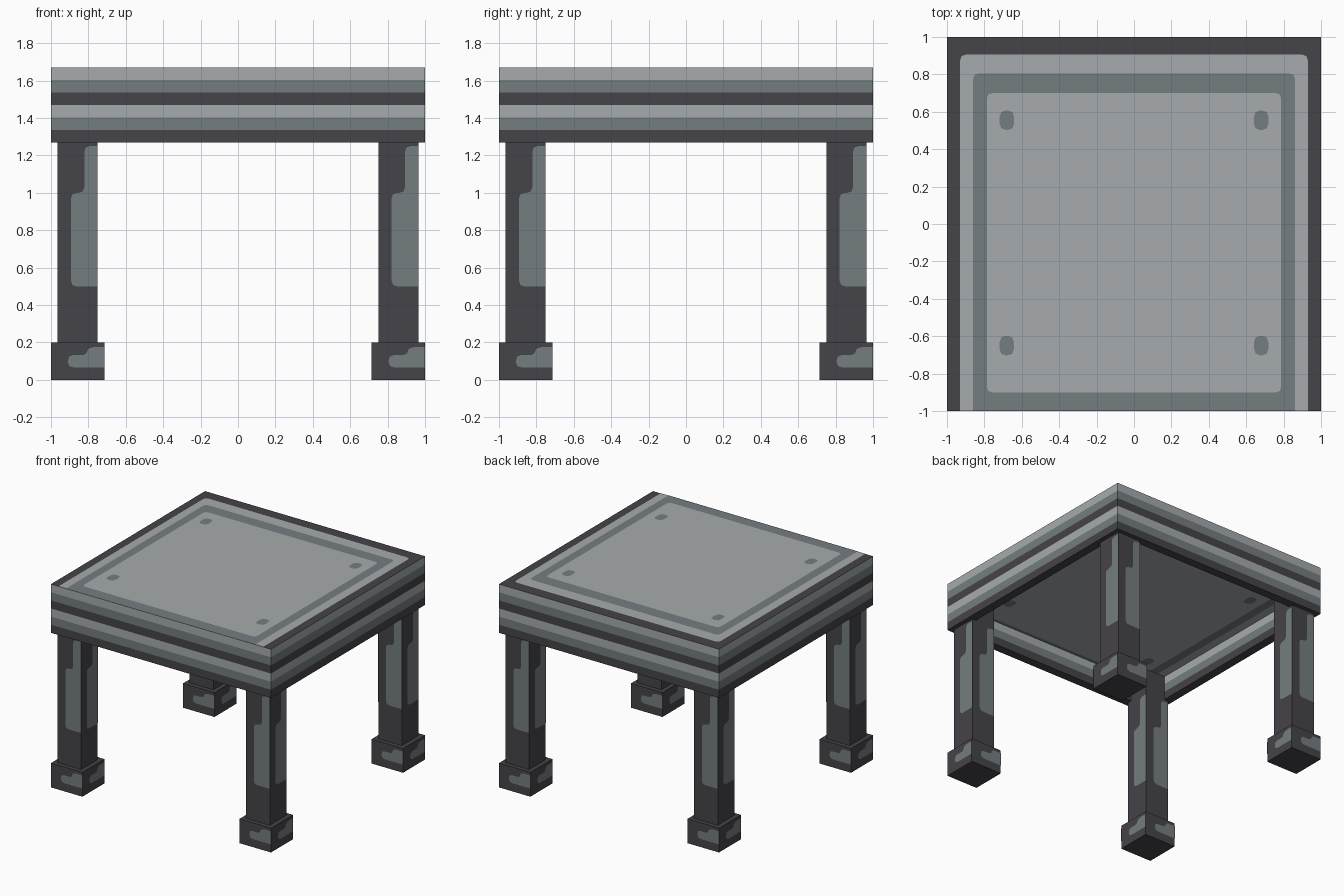
import bpy, bmesh
from mathutils import Matrix, Vector

cube = bpy.data.objects.get("Cube")
if cube:
    bpy.data.objects.remove(cube)


def material(name, rgb):
    linear = [((c / 255 + 0.055) / 1.055) ** 2.4 for c in rgb] + [1]
    mat = bpy.data.materials.new(name)
    mat.use_nodes = True
    mat.diffuse_color = linear
    mat.node_tree.nodes["Principled BSDF"].inputs["Base Color"].default_value = linear
    return mat


DARK, MID, LIGHT = range(3)
MATERIALS = [material("charcoal", (69, 67, 72)),
             material("slate grey", (117, 125, 128)),
             material("pale grey", (166, 171, 173))]

LOW, JOIN, TOP = 1.27, 1.47, 1.67   # apron bottom, apron top, table top
UNIT = 1 / 14                       # grid module of the design
GAP = 0.0015                        # lift of painted panels


def box(bm, lo, hi):
    lo, hi = Vector(lo), Vector(hi)
    size = hi - lo
    place = Matrix.Translation((lo + hi) / 2) @ Matrix.Diagonal((*size, 1))
    bmesh.ops.create_cube(bm, size=1, matrix=place)


def rounded(corners):
    """Round each (u, v, radius) corner of an outline."""
    points = []
    for i, (u, v, r) in enumerate(corners):
        p = Vector((u, v))
        if r == 0:
            points.append(p)
            continue
        a = p + (Vector(corners[i - 1][:2]) - p).normalized() * r
        b = p + (Vector(corners[(i + 1) % len(corners)][:2]) - p).normalized() * r
        points += [a, (a + b + 2 * p) / 4, b]
    return points


def panel(bm, corners, place, color, flip=False):
    """Flat painted panel; place maps an outline point to 3D."""
    points = rounded(corners)
    if flip:
        points.reverse()
    face = bm.faces.new([bm.verts.new(place(p)) for p in points])
    face.material_index = color


def rectangle(x0, x1, y0, y1, low_r, high_r):
    return [(x0, y0, low_r), (x1, y0, low_r), (x1, y1, high_r), (x0, y1, high_r)]


def finish(bm, name):
    mesh = bpy.data.meshes.new(name)
    bm.to_mesh(mesh)
    bm.free()
    for mat in MATERIALS:
        mesh.materials.append(mat)
    obj = bpy.data.objects.new(name, mesh)
    bpy.context.collection.objects.link(obj)
    return obj


def banded_box(lo, hi):
    """Box cut into three equal bands: dark, mid and light upward."""
    bm = bmesh.new()
    box(bm, lo, hi)
    step = (hi[2] - lo[2]) / 3
    for i in (1, 2):
        bmesh.ops.bisect_plane(bm, geom=bm.verts[:] + bm.edges[:] + bm.faces[:],
                               plane_co=(0, 0, lo[2] + i * step), plane_no=(0, 0, 1))
    bm.normal_update()
    for face in bm.faces:
        if abs(face.normal.z) < 0.5:
            face.material_index = int((face.calc_center_median().z - lo[2]) / step)
    return bm


# Table top with nested panels above and below
bm = banded_box((-1, -1, JOIN), (1, 1, TOP))
layers = [(rectangle(-0.93, 0.93, -1, 0.905, 0, 0.03), LIGHT),
          (rectangle(-0.86, 0.86, -1, 0.805, 0, 0.03), MID),
          (rectangle(-0.787, 0.787, -0.9, 0.7, 0.03, 0.03), LIGHT)]
for side, level in ((1, TOP), (-1, JOIN)):
    for i, (outline, color) in enumerate(layers, 1):
        z = level + side * GAP * i
        panel(bm, outline, lambda p: (p.x, p.y, z), color, side < 0)
    # Corner studs
    z = level + side * GAP * 4
    for x in (-0.68, 0.68):
        for y in (-0.65, 0.555):
            stud = rectangle(x - 0.038, x + 0.038, y - 0.052, y + 0.052, 0.033, 0.033)
            panel(bm, stud, lambda p: (p.x, p.y, z), MID, side < 0)
finish(bm, "table_top")

# Apron boards under the top
inner = 1 - UNIT
for name, lo, hi in (("front_apron", (-1, -1), (1, -inner)),
                     ("back_apron", (-1, inner), (1, 1)),
                     ("right_apron", (-1, -inner), (-inner, inner)),
                     ("left_apron", (inner, -inner), (1, inner))):
    finish(banded_box((*lo, LOW), (*hi, JOIN)), name)

# Legs and feet: square posts with the same panel on all four sides
LEG, FOOT = 3 * UNIT, 4 * UNIT
leg_panel = [(UNIT, 0.5, 0.03), (LEG, 0.5, 0), (LEG, 1.25, 0),
             (2 * UNIT, 1.25, 0.03), (2 * UNIT, 1, 0.03), (UNIT, 1, 0.03)]
foot_panel = [(0.09, 0.067, 0.03), (FOOT, 0.067, 0), (FOOT, 0.175, 0),
              (0.19, 0.175, 0.035), (0.19, 0.133, 0.02), (0.09, 0.133, 0.03)]


def post(name, width, bottom, top, outline, x, y):
    bm = bmesh.new()
    half = width / 2
    box(bm, (-half, -half, bottom), (half, half, top))
    for quarter in range(4):
        turn = Matrix.Rotation(quarter * 1.5707963, 3, 'Z')
        panel(bm, outline,
              lambda p: turn @ Vector((p.x - half, -half - GAP, p.y)), MID)
    finish(bm, name).location = (x, y, 0)


center = 1 - FOOT / 2
for depth, sy in (("front", -1), ("back", 1)):
    for side, sx in (("right", -1), ("left", 1)):
        x, y = sx * center, sy * center
        post(f"{depth}_{side}_leg", LEG, 0.2, JOIN, leg_panel, x, y)
        post(f"{depth}_{side}_foot", FOOT, 0, 0.2, foot_panel, x, y)
